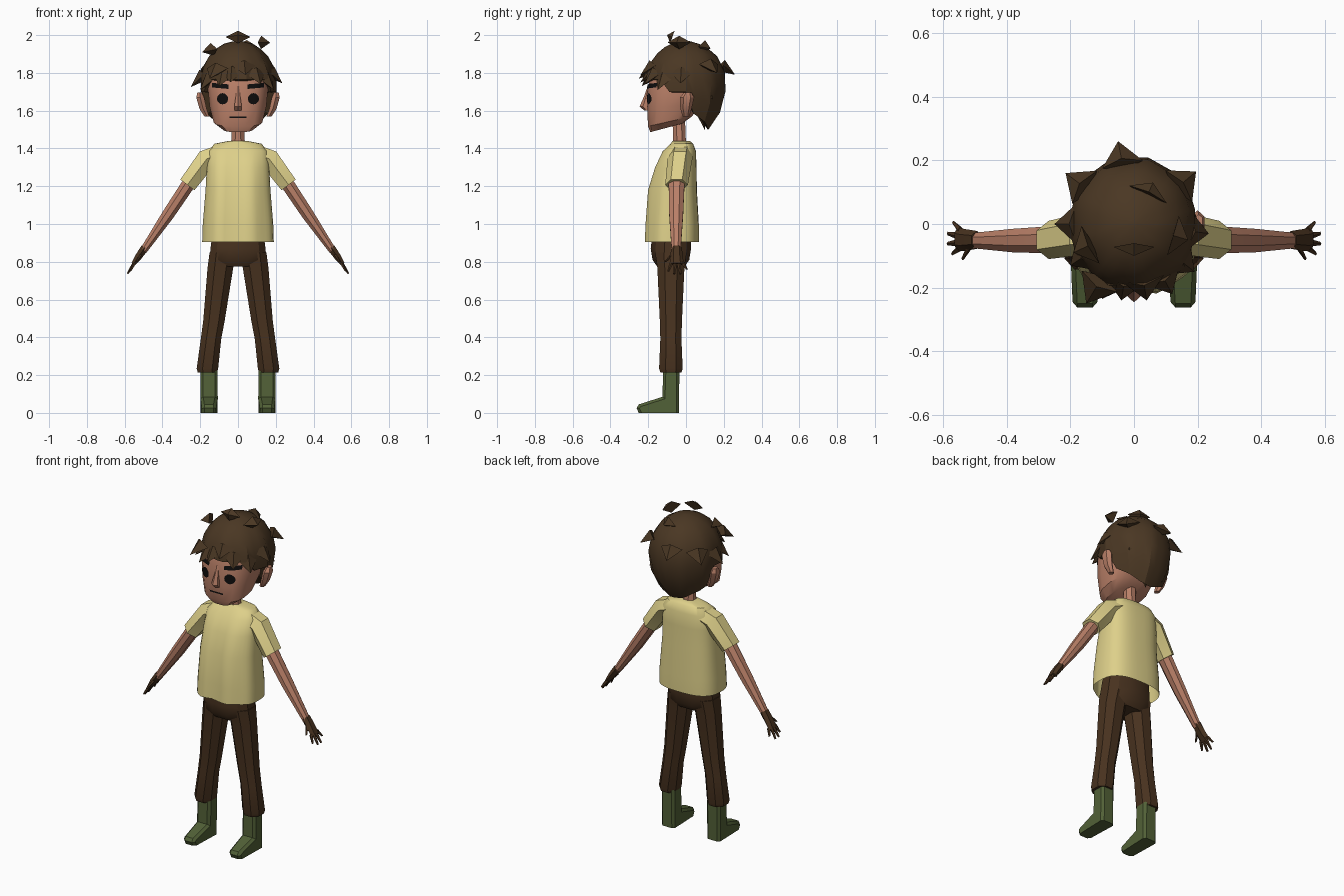
import bpy, bmesh, math
from mathutils import Vector
from mathutils.bvhtree import BVHTree

if "Cube" in bpy.data.objects:
    bpy.data.objects.remove(bpy.data.objects["Cube"])


def material(name, *srgb):
    col = [(c / 255 / 12.92 if c < 11 else ((c / 255 + 0.055) / 1.055) ** 2.4) for c in srgb] + [1]
    m = bpy.data.materials.new(name)
    m.use_nodes = True
    m.diffuse_color = col
    m.node_tree.nodes["Principled BSDF"].inputs["Base Color"].default_value = col
    return m


SKIN = material("skin", 186, 128, 104)
HAIR = material("hair brown", 74, 55, 35)
SHIRT = material("pale yellow", 222, 208, 138)
CLOTH = material("dark brown", 72, 50, 31)
BOOT = material("olive green", 82, 97, 55)
BLACK = material("black", 14, 13, 13)


def finish(bm, name, mat, angle=30, mirror=False):
    """Turn a bmesh into a shaded object, mirrored across x if asked."""
    bmesh.ops.recalc_face_normals(bm, faces=bm.faces)
    mesh = bpy.data.meshes.new(name)
    bm.to_mesh(mesh)
    bm.free()
    mesh.materials.append(mat)
    ob = bpy.data.objects.new(name, mesh)
    bpy.context.collection.objects.link(ob)
    bpy.ops.object.select_all(action='DESELECT')
    ob.select_set(True)
    bpy.context.view_layer.objects.active = ob
    bpy.ops.object.shade_smooth_by_angle(angle=math.radians(angle))
    if mirror:
        ob.modifiers.new("mirror", 'MIRROR').use_mirror_merge = False
    return ob


def skin_rings(bm, rows, caps=(True, True)):
    """Bridge rows of points with quads and close the ends."""
    rows = [[bm.verts.new(p) for p in row] for row in rows]
    n = len(rows[0])
    for a, b in zip(rows, rows[1:]):
        for i in range(n):
            j = (i + 1) % n
            bm.faces.new((a[i], a[j], b[j], b[i]))
    for row, cap in zip((rows[0], rows[-1]), caps):
        if cap:
            bm.faces.new(row)


def loft(name, mat, rings, n=8, power=1.0, level=False, warp=None,
         caps=(True, True), angle=30, mirror=False, bm=None):
    """Rings are (x, y, z, half width, half depth) along a path."""
    own = bm is None
    bm = bm or bmesh.new()
    Y = Vector((0, 1, 0))
    mids = [Vector(r[:3]) for r in rings]
    rows = []
    for k, r in enumerate(rings):
        t = mids[min(k + 1, len(mids) - 1)] - mids[max(k - 1, 0)]
        t = Vector((0, 0, 1)) if level else t.normalized()
        u = Y.cross(t).normalized()
        row = []
        for i in range(n):
            a = math.tau * (i + 0.5) / n
            c, s = (math.copysign(abs(f) ** power, f) for f in (math.cos(a), math.sin(a)))
            p = mids[k] + u * r[3] * c + Y * r[4] * s
            row.append(warp(p) if warp else p)
        rows.append(row)
    skin_rings(bm, rows, caps)
    return finish(bm, name, mat, angle, mirror) if own else None


# Head: jaw line rises toward the back
def jaw(p):
    p.z += max(0, 1.7 - p.z) * (p.y + 0.1) * 1.4
    return p


head = loft("head", SKIN, [
    (0, -.105, 1.51, .085, .085), (0, -.085, 1.54, .13, .118), (0, -.06, 1.62, .152, .147),
    (0, -.045, 1.72, .162, .16), (0, -.03, 1.82, .15, .15), (0, -.02, 1.9, .09, .1)],
    n=16, power=.75, level=True, warp=jaw)
loft("neck", SKIN, [(0, -.03, 1.38, .045, .04), (0, -.035, 1.46, .037, .036),
                    (0, -.04, 1.6, .037, .036)], level=True)
loft("ears", SKIN, [(.165, 0, 1.57, .015, .018), (.185, 0, 1.61, .022, .03),
                    (.2, .005, 1.67, .024, .038), (.203, .01, 1.695, .014, .02)],
     n=6, level=True, mirror=True)
loft("nose", SKIN, [(0, -.2, 1.6, .02, .02), (0, -.21, 1.622, .023, .036),
                    (0, -.2, 1.68, .013, .02), (0, -.195, 1.73, .011, .008)], n=6, level=True)

# Face details: thin plates laid on the head
tree = BVHTree.FromPolygons([v.co for v in head.data.vertices],
                            [p.vertices for p in head.data.polygons])


def on_face(x, z):
    hit = tree.ray_cast(Vector((x, -1, z)), Vector((0, 1, 0)))[0]
    return Vector((x, (hit.y if hit else -.15) - .006, z))


def strip(name, x0, x1, z0, rise, height, mirror):
    bm = bmesh.new()
    cols = []
    for i in range(9):
        f = i / 8
        x, z = x0 + (x1 - x0) * f, z0 + rise * f
        cols.append([bm.verts.new(on_face(x, z + d)) for d in (0, height)])
    for a, b in zip(cols, cols[1:]):
        bm.faces.new((a[0], b[0], b[1], a[1]))
    finish(bm, name, BLACK, mirror=mirror)


strip("eyebrows", .05, .137, 1.715, .008, .024, True)
strip("mouth", -.045, .045, 1.561, 0, .009, False)
bm = bmesh.new()
mid = bm.verts.new(on_face(.082, 1.663))
rim = [[bm.verts.new(on_face(.082 + r * math.cos(math.tau * i / 12),
                             1.663 + r * math.sin(math.tau * i / 12)))
        for i in range(12)] for r in (.015, .03)]
for i in range(12):
    j = (i + 1) % 12
    bm.faces.new((mid, rim[0][i], rim[0][j]))
    bm.faces.new((rim[0][i], rim[1][i], rim[1][j], rim[0][j]))
finish(bm, "eyes", BLACK, mirror=True)

# Hair: jagged cap, short in front and long at the nape
CORE = Vector((0, 0, 1.75))


def hair_point(a, f):
    s = math.sin(a)
    end = 1.61 - .11 * s if s > .12 else (1.70 if s > -.5 else 1.765)
    low = math.asin((end - CORE.z) / (.3 if end < CORE.z else .22))
    lat = 1.5 + (low - 1.5) * f
    up = math.sin(lat)
    wave = 1 + .035 * f * math.cos(a * 9)
    return CORE + Vector((.2 * math.cos(lat) * math.cos(a) * wave,
                          .212 * math.cos(lat) * s * wave,
                          up * (.22 if up > 0 else .3)))


bm = bmesh.new()
rows = [[hair_point(math.tau * i / 28, f / 6) for i in range(28)] for f in range(7)]
rows.append([Vector((0, -.02, 1.68)) + (p - CORE) * .05 for p in rows[-1]])
skin_rings(bm, rows)
finish(bm, "hair_cap", HAIR, 28)

# Hair locks: pointed tufts growing out of the cap
bm = bmesh.new()
for tip in [(0, -.1, 2.0), (.17, -.05, 1.96), (.235, -.03, 1.745), (-.25, 0, 1.725),
            (-.19, -.09, 1.91), (-.05, .26, 1.79), (-.215, .16, 1.77), (.195, .165, 1.8),
            (.19, -.15, 1.71), (-.2, -.13, 1.71), (-.15, -.25, 1.77), (-.1, -.235, 1.73),
            (-.04, -.24, 1.75), (.12, -.22, 1.74), (.04, -.24, 1.79), (0, .1, 1.495),
            (.1, .12, 1.56), (-.1, .12, 1.56), (.06, .13, 1.93), (.15, .14, 1.66)]:
    tip = Vector(tip)
    root = CORE + (tip - CORE) * .72 + Vector((0, 0, .06))
    out = (root - CORE).normalized()
    along = (tip - root).normalized()
    side = along.cross(out).normalized()
    depth = side.cross(along)
    base = [bm.verts.new(root + side * .065 * c + depth * .035 * s)
            for c, s in ((1, 0), (0, 1), (-1, 0), (0, -1))]
    point = bm.verts.new(tip)
    for i in range(4):
        bm.faces.new((base[i], base[(i + 1) % 4], point))
    bm.faces.new(base)
finish(bm, "hair_locks", HAIR, 20)


# Shirt: loose body with soft vertical folds in front
def folds(p):
    if p.y < -.1:
        p.y += .01 * math.cos(p.x * 38 + .8) * min(1, (1.45 - p.z) * 4)
    return p


loft("shirt_body", SHIRT, [
    (0, -.072, .905, .19, .14), (0, -.07, 1.0, .187, .138), (0, -.068, 1.18, .172, .126),
    (0, -.052, 1.3, .166, .108), (0, -.035, 1.385, .158, .088), (0, -.022, 1.425, .125, .06),
    (0, -.025, 1.44, .05, .045)],
    n=36, power=.72, level=True, warp=folds, caps=(False, True), angle=40)
loft("sleeves", SHIRT, [(.1, -.025, 1.37, .055, .065), (.165, -.032, 1.345, .062, .066),
                        (.268, -.05, 1.207, .054, .06)], n=6, mirror=True)

# Arms and gloved hands
loft("arms", SKIN, [(.2, -.05, 1.3, .04, .045), (.27, -.05, 1.2, .038, .045),
                    (.37, -.052, 1.05, .035, .04), (.5, -.052, .86, .021, .026)], mirror=True)
bm = bmesh.new()
loft("", None, [(.493, -.05, .875, .024, .028), (.53, -.05, .822, .021, .034),
                (.555, -.048, .787, .013, .037)], n=6, bm=bm)
for start, tip in [((.545, -.02, .797), (.567, .004, .76)), ((.55, -.038, .792), (.584, -.03, .736)),
                   ((.55, -.058, .792), (.584, -.062, .736)), ((.547, -.076, .795), (.57, -.093, .75)),
                   ((.515, -.068, .842), (.538, -.108, .8))]:
    loft("", None, [(*start, .01, .012), (*tip, .005, .006)], n=5, bm=bm)
finish(bm, "hands", CLOTH, mirror=True)

# Trousers
loft("trouser_hips", CLOTH, [(0, -.08, .775, .13, .075), (0, -.08, .81, .155, .1),
                             (0, -.08, .87, .15, .11), (0, -.075, .95, .14, .105)],
     n=12, power=.85, level=True)
loft("trouser_legs", CLOTH, [(.085, -.08, .85, .07, .09), (.093, -.08, .77, .073, .077),
                             (.127, -.08, .49, .061, .063), (.143, -.08, .39, .058, .06),
                             (.162, -.08, .235, .061, .067), (.162, -.08, .215, .055, .06)],
     level=True, power=.9, mirror=True)

# Boots: side profile pushed out sideways
bm = bmesh.new()
profile = [(-.037, 0), (-.25, 0), (-.262, .025), (-.25, .045), (-.125, .085), (-.12, .24), (-.035, .24)]
sole = bm.faces.new([bm.verts.new((.108, y, z)) for y, z in profile])
ext = bmesh.ops.extrude_face_region(bm, geom=[sole])
bmesh.ops.translate(bm, vec=(.09, 0, 0), verts=[v for v in ext["geom"] if isinstance(v, bmesh.types.BMVert)])
for v in bm.verts:
    if v.co.y < -.2:
        v.co.x = .154 + (v.co.x - .153) * .85
bmesh.ops.recalc_face_normals(bm, faces=bm.faces)
edges = [e for e in bm.edges if abs(e.verts[0].co.x - e.verts[1].co.x) < .03 and max(v.co.z for v in e.verts) > .01]
bmesh.ops.bevel(bm, geom=edges, offset=.014, segments=1, affect='EDGES')
finish(bm, "boots", BOOT, mirror=True)
